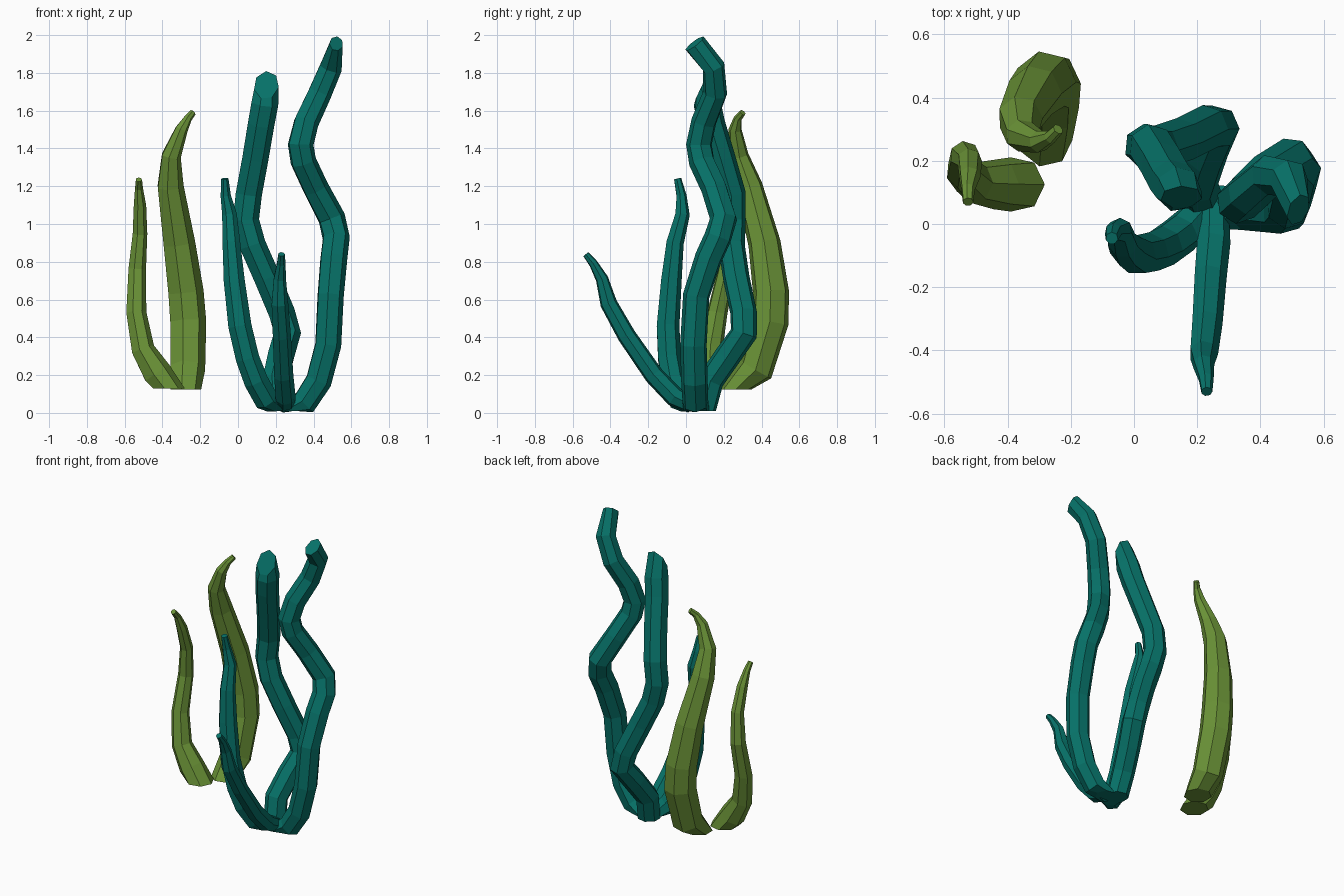
import bpy, bmesh, math
from mathutils import Vector

SIDES = 7


def material(name, color):
    m = bpy.data.materials.new(name)
    m.diffuse_color = color
    return m


teal = material("teal_weed", (0.002, 0.168, 0.14, 1))
green = material("green_weed", (0.145, 0.29, 0.038, 1))


def frond(name, mat, path, start_dir=(0, 0, 1), end_dir=None, end_flat=1.0):
    """Sweep a faceted tube through (x, y, z, radius) points and cap both ends."""
    pts = [Vector(p[:3]) for p in path]
    bm = bmesh.new()
    rings, side = [], Vector((1, 0, 0))
    last = len(pts) - 1
    for i, p in enumerate(pts):
        a = (p - pts[i - 1]).normalized() if i else Vector(start_dir).normalized()
        b = (pts[i + 1] - p).normalized() if i < last else a
        t = (a + b).normalized()
        if i == 0:
            t = a
        if i == last and end_dir:
            t = Vector(end_dir).normalized()
        side = (side - t * side.dot(t)).normalized()
        up = t.cross(side)
        flat = end_flat if i == last else 1.0
        ring = []
        for k in range(SIDES):
            ang = 2 * math.pi * k / SIDES
            offset = side * (math.cos(ang) * flat) + up * math.sin(ang)
            ring.append(bm.verts.new(p + offset * path[i][3]))
        rings.append(ring)
    for r, s in zip(rings, rings[1:]):
        for k in range(SIDES):
            n = (k + 1) % SIDES
            bm.faces.new((r[k], r[n], s[n], s[k]))
    bm.faces.new(rings[0][::-1])
    bm.faces.new(rings[-1])
    bmesh.ops.recalc_face_normals(bm, faces=bm.faces)
    me = bpy.data.meshes.new(name)
    bm.to_mesh(me)
    bm.free()
    me.materials.append(mat)
    ob = bpy.data.objects.new(name, me)
    bpy.context.collection.objects.link(ob)
    return ob


# tall wavy teal frond on the right
frond("tall_right_frond", teal, [
    (.265, .055, .01, .07), (.35, .05, .055, .07), (.425, .045, .17, .072),
    (.475, .04, .36, .072), (.488, .055, .62, .072), (.505, .12, .82, .074),
    (.518, .17, .93, .074), (.495, .20, 1.03, .074), (.41, .15, 1.19, .07),
    (.345, .085, 1.33, .07), (.33, .07, 1.42, .07), (.36, .095, 1.54, .068),
    (.43, .155, 1.69, .065), (.49, .145, 1.83, .062), (.52, .045, 1.955, .062)],
    end_dir=(.35, -.6, .7), end_flat=.6)

# teal frond that loops backwards then leans forward
frond("looping_back_frond", teal, [
    (.21, .09, .01, .07), (.195, .13, .17, .072), (.225, .22, .30, .072),
    (.26, .305, .42, .074), (.23, .305, .53, .072), (.15, .265, .72, .072),
    (.075, .24, .89, .072), (.04, .245, 1.02, .072), (.055, .245, 1.16, .072),
    (.09, .19, 1.35, .072), (.12, .135, 1.53, .073), (.14, .11, 1.64, .074),
    (.15, .085, 1.735, .083)], end_dir=(0, -.85, .4), end_flat=.8)

# short teal frond on the left
frond("left_frond", teal, [
    (.21, .03, .015, .06), (.15, -.03, .07, .066), (.095, -.07, .17, .066),
    (.05, -.09, .29, .064), (.01, -.098, .46, .063), (-.02, -.08, .70, .057),
    (-.035, -.06, .90, .048), (-.045, -.02, 1.05, .04),
    (-.065, -.025, 1.15, .028), (-.07, -.045, 1.24, .02)],
    start_dir=(-.1, -.1, 1))

# small teal frond reaching forward
frond("front_frond", teal, [
    (.25, .05, .03, .05), (.25, -.06, .085, .055), (.24, -.17, .20, .053),
    (.23, -.315, .41, .05), (.22, -.41, .58, .046), (.22, -.445, .71, .034),
    (.228, -.49, .79, .024), (.23, -.53, .84, .018)], start_dir=(0, -.7, 1))

# thick green frond at the back
frond("tall_green_frond", green, [
    (-.28, .265, .125, .085), (-.27, .37, .23, .096), (-.268, .445, .48, .1),
    (-.28, .45, .64, .098), (-.315, .415, .90, .088), (-.36, .335, 1.2, .072),
    (-.355, .28, 1.36, .053), (-.30, .26, 1.5, .035), (-.265, .275, 1.56, .022),
    (-.24, .30, 1.59, .018)])

# slim green frond on the left
frond("small_green_frond", green, [
    (-.37, .125, .13, .088), (-.43, .125, .21, .08), (-.505, .13, .335, .064),
    (-.54, .165, .53, .055), (-.535, .215, .76, .048), (-.52, .20, .95, .04),
    (-.52, .15, 1.1, .034), (-.525, .11, 1.19, .022), (-.525, .07, 1.235, .017)])
